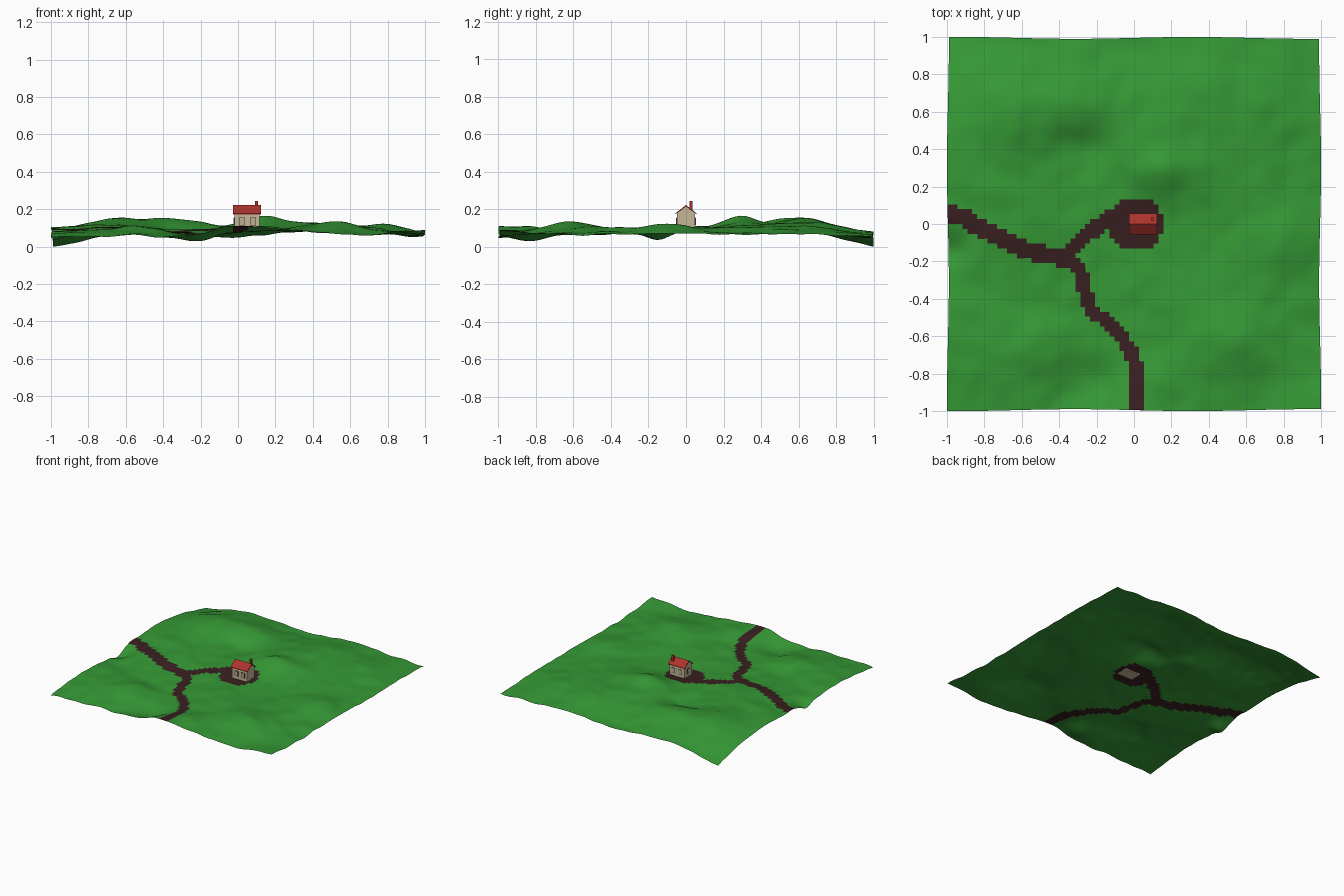
import bpy, bmesh, math
from mathutils import Vector, noise

if "Cube" in bpy.data.objects:
    bpy.data.objects.remove(bpy.data.objects["Cube"])


def material(name, rgb):
    m = bpy.data.materials.new(name)
    m.diffuse_color = (*rgb, 1)
    m.use_nodes = True
    m.node_tree.nodes["Principled BSDF"].inputs["Base Color"].default_value = m.diffuse_color
    return m


GRASS = material("grass green", (0.036, 0.32, 0.036))
DIRT = material("dirt brown", (0.042, 0.014, 0.015))
WALL = material("wall stone", (0.56, 0.47, 0.31))
ROOF = material("roof red", (0.42, 0.033, 0.026))
TRIM = material("dark trim", (0.03, 0.025, 0.02))
PANE = material("window pane", (0.50, 0.43, 0.30))

# Coarse hill heights: rows run front to back, columns left to right
HILLS = [
    [.050, .062, .068, .115, .085, .070, .095],
    [.085, .095, .062, .075, .095, .100, .070],
    [.080, .085, .070, .080, .085, .098, .070],
    [.085, .110, .093, .090, .085, .098, .070],
    [.105, .115, .090, .120, .130, .105, .072],
    [.085, .140, .130, .110, .115, .110, .070],
    [.005, .070, .070, .055, .085, .070, .060],
]
# Single knolls and hollows: x, y, radius, height
KNOLLS = [
    (.13, .27, .13, .040), (-.62, .55, .15, .020), (-.33, .62, .13, .027),
    (-.24, .42, .12, -.022), (-.2, -.86, .14, -.038), (-.48, -.68, .15, .035),
    (.5, -.62, .16, .028), (.8, -.1, .16, .036), (-1, -.15, .09, -.040),
    (-1, .05, .08, .015), (.75, -.86, .13, -.012), (.35, .75, .16, .018),
    (.2, -.45, .45, .010), (.1, -.85, .12, .015), (-.6, .2, .3, .006),
]


def spline(p, t):
    i = min(int(t), len(p) - 2)
    f = t - i
    a, b, c, d = (p[max(0, min(len(p) - 1, i + k))] for k in (-1, 0, 1, 2))
    return b + .5 * f * (c - a + f * (2*a - 5*b + 4*c - d + f * (3*(b - c) + d - a)))


def height(x, y):
    u, v = (max(0, min(6, (c + 1) * 3)) for c in (x, y))
    z = spline([spline(row, u) for row in HILLS], v)
    for kx, ky, r, h in KNOLLS:
        z += h * math.exp(-((x - kx) ** 2 + (y - ky) ** 2) / r ** 2)
    z += .007 * noise.noise(Vector((x * 4, y * 4, 3))) \
        + .010 * noise.noise(Vector((x * 8, y * 8, 7)))
    # level ground near the house
    near = math.exp(-((x - .045) ** 2 + y ** 2) / .015)
    return max(0, z * (1 - near) + .094 * near)


# Dirt paths: centre lines with half width
MAIN = [(-1.05, .06), (-.93, .04), (-.75, -.06), (-.6, -.135), (-.45, -.17), (-.35, -.165)]
FORK = [(-.38, -.17), (-.29, -.26), (-.27, -.36), (-.23, -.47), (-.1, -.56),
        (-.03, -.66), (.01, -.76), (.02, -1.05)]
LANE = [(-.36, -.16), (-.27, -.07), (-.18, -.005), (-.08, .06)]


def on_path(p):
    for pts, w in ((MAIN, .047), (FORK, .037), (LANE, .042)):
        for a, b in zip(pts, pts[1:]):
            a, b = Vector(a), Vector(b)
            t = max(0, min(1, (p - a).dot(b - a) / (b - a).length_squared))
            if (p - a.lerp(b, t)).length < w:
                return True
    if (p - Vector((-.37, -.18))).length < .06:
        return True
    # yard round the house: square with chamfered corners
    yard = -.13 < p.x < .13 and -.13 < p.y < .135 and abs(p.y) - p.x < .2 and abs(p.y) + p.x < .235
    return yard or (0 < p.x < .155 and abs(p.y) < .045)


def finish(name, bm, mats):
    me = bpy.data.meshes.new(name)
    bm.to_mesh(me)
    bm.free()
    for m in mats:
        me.materials.append(m)
    ob = bpy.data.objects.new(name, me)
    bpy.context.collection.objects.link(ob)
    return ob


# Rolling ground sheet with the paths coloured by cell
bm = bmesh.new()
bmesh.ops.create_grid(bm, x_segments=76, y_segments=76, size=1)
for f in bm.faces:
    f.material_index = int(on_path(f.calc_center_median().xy))
    f.smooth = True
for v in bm.verts:
    x, y, _ = v.co
    v.co = (x * (.995 + .005 * math.sin(5 * y)), y * (.995 + .005 * math.sin(5 * x)), height(x, y))
low = min(v.co.z for v in bm.verts)
for v in bm.verts:
    v.co.z -= low
finish("ground", bm, [GRASS, DIRT])


def box(name, lo, hi, mat):
    bm = bmesh.new()
    bmesh.ops.create_cube(bm, size=1)
    for v in bm.verts:
        v.co = [(a + b) / 2 + c * (b - a) for a, b, c in zip(lo, hi, v.co)]
    return finish(name, bm, [mat])


def extrude_x(name, profile, x0, x1, mat):
    bm = bmesh.new()
    f = bm.faces.new([bm.verts.new((x0, y, z)) for y, z in profile])
    r = bmesh.ops.extrude_face_region(bm, geom=[f])
    bmesh.ops.translate(bm, vec=(x1 - x0, 0, 0),
                        verts=[g for g in r["geom"] if isinstance(g, bmesh.types.BMVert)])
    bmesh.ops.recalc_face_normals(bm, faces=bm.faces)
    return finish(name, bm, [mat])


# House walls with gables, floor reaching below the yard
extrude_x("house_walls", [(-.049, .080), (.049, .080), (.049, .18), (0, .214), (-.049, .18)],
          -.020, .116, WALL)
# Pitched roof
extrude_x("roof", [(-.056, .173), (0, .214), (.056, .173), (.056, .178), (0, .222), (-.056, .178)],
          -.028, .124, ROOF)
# Chimney
box("chimney", (.091, .018, .17), (.106, .034, .244), ROOF)

# Windows on the front and back
for side, label in ((-1, "front"), (1, "back")):
    for i, x in enumerate((.021, .080)):
        for part, w, h, d, mat in (("frame", .016, .021, .002, TRIM), ("pane", .013, .018, .003, PANE)):
            y0, y1 = sorted((side * .0485, side * (.049 + d)))
            box(f"{label}_window_{part}_{i + 1}", (x - w, y0, .134 - h), (x + w, y1, .134 + h), mat)
# Window on the left gable end
for part, w, h, d, mat in (("frame", .014, .020, .002, TRIM), ("pane", .011, .017, .003, PANE)):
    box(f"left_window_{part}", (-.020 - d, -w, .137 - h), (-.0195, w, .137 + h), mat)
